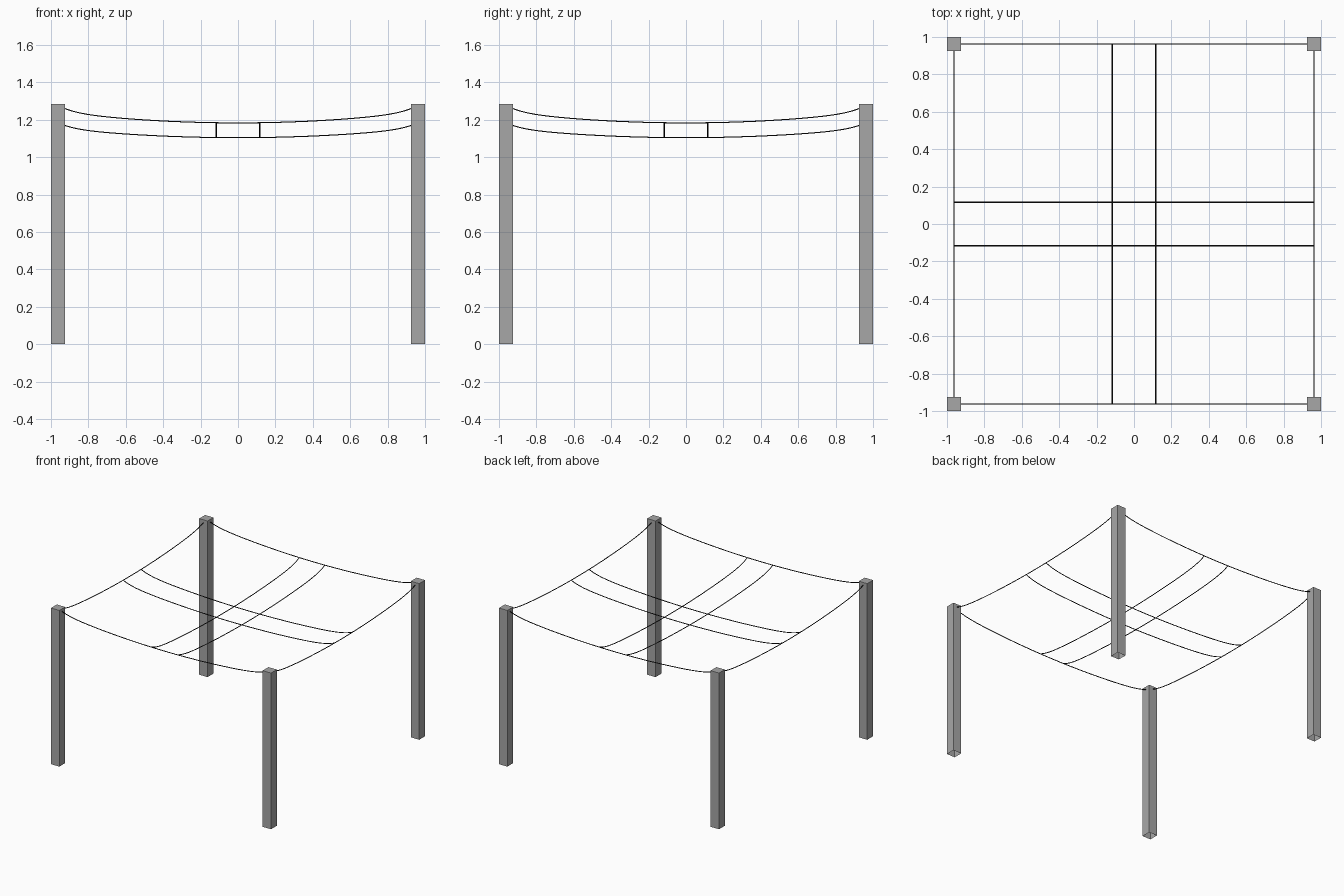
import bpy, bmesh, math

if "Cube" in bpy.data.objects:
    bpy.data.objects.remove(bpy.data.objects["Cube"], do_unlink=True)


def make_material(name, rgb):
    mat = bpy.data.materials.new(name)
    mat.use_nodes = True
    mat.diffuse_color = (*rgb, 1)
    mat.node_tree.nodes["Principled BSDF"].inputs["Base Color"].default_value = (*rgb, 1)
    return mat


grey = make_material("post grey", (0.39, 0.39, 0.39))
black = make_material("wire black", (0.01, 0.01, 0.01))

POST_WIDTH, POST_HEIGHT = 0.076, 1.283
REACH = 1 - POST_WIDTH / 2      # post centre lines
GAP = 0.116                     # half spacing of the cross wire pairs
WIRE_RADIUS = 0.0032
EDGE_LOW, CROSS_LOW = 1.183, 1.104


def add_post(name, x, y):
    """Square post, open underneath."""
    bm = bmesh.new()
    bmesh.ops.create_cube(bm, size=1)
    bm.normal_update()
    bottom = [f for f in bm.faces if f.normal.z < -0.5]
    bmesh.ops.delete(bm, geom=bottom, context='FACES_ONLY')
    bmesh.ops.scale(bm, vec=(POST_WIDTH, POST_WIDTH, POST_HEIGHT), verts=bm.verts)
    bmesh.ops.translate(bm, vec=(x, y, POST_HEIGHT / 2), verts=bm.verts)
    mesh = bpy.data.meshes.new(name)
    bm.to_mesh(mesh)
    bm.free()
    mesh.materials.append(grey)
    bpy.context.collection.objects.link(bpy.data.objects.new(name, mesh))


def add_wire(name, offset, along_x, low, sag, steps=32):
    """Hanging wire that steepens towards its two ends."""
    curve = bpy.data.curves.new(name, 'CURVE')
    curve.dimensions = '3D'
    curve.bevel_depth = WIRE_RADIUS
    curve.bevel_resolution = 1
    curve.use_fill_caps = True
    spline = curve.splines.new('POLY')
    spline.points.add(steps)
    for i, point in enumerate(spline.points):
        t = -math.cos(math.pi * i / steps)
        z = low + sag * (0.63 * t ** 2 + 0.37 * t ** 12)
        u = t * REACH
        point.co = (u, offset, z, 1) if along_x else (offset, u, z, 1)
    spline.use_smooth = True
    curve.materials.append(black)
    bpy.context.collection.objects.link(bpy.data.objects.new(name, curve))


# Corner posts
for side, sx in (("left", 1), ("right", -1)):
    for end, sy in (("front", -1), ("back", 1)):
        add_post(f"{end}_{side}_post", sx * REACH, sy * REACH)

# Edge wires between posts, and lower cross wires hung from them
for along_x, names in ((True, ("front", "back")), (False, ("right", "left"))):
    for name, sign in zip(names, (-1, 1)):
        add_wire(f"{name}_edge_wire", sign * REACH, along_x, EDGE_LOW, 0.094)
        add_wire(f"{name}_cross_wire", sign * GAP, along_x, CROSS_LOW, 0.08)
